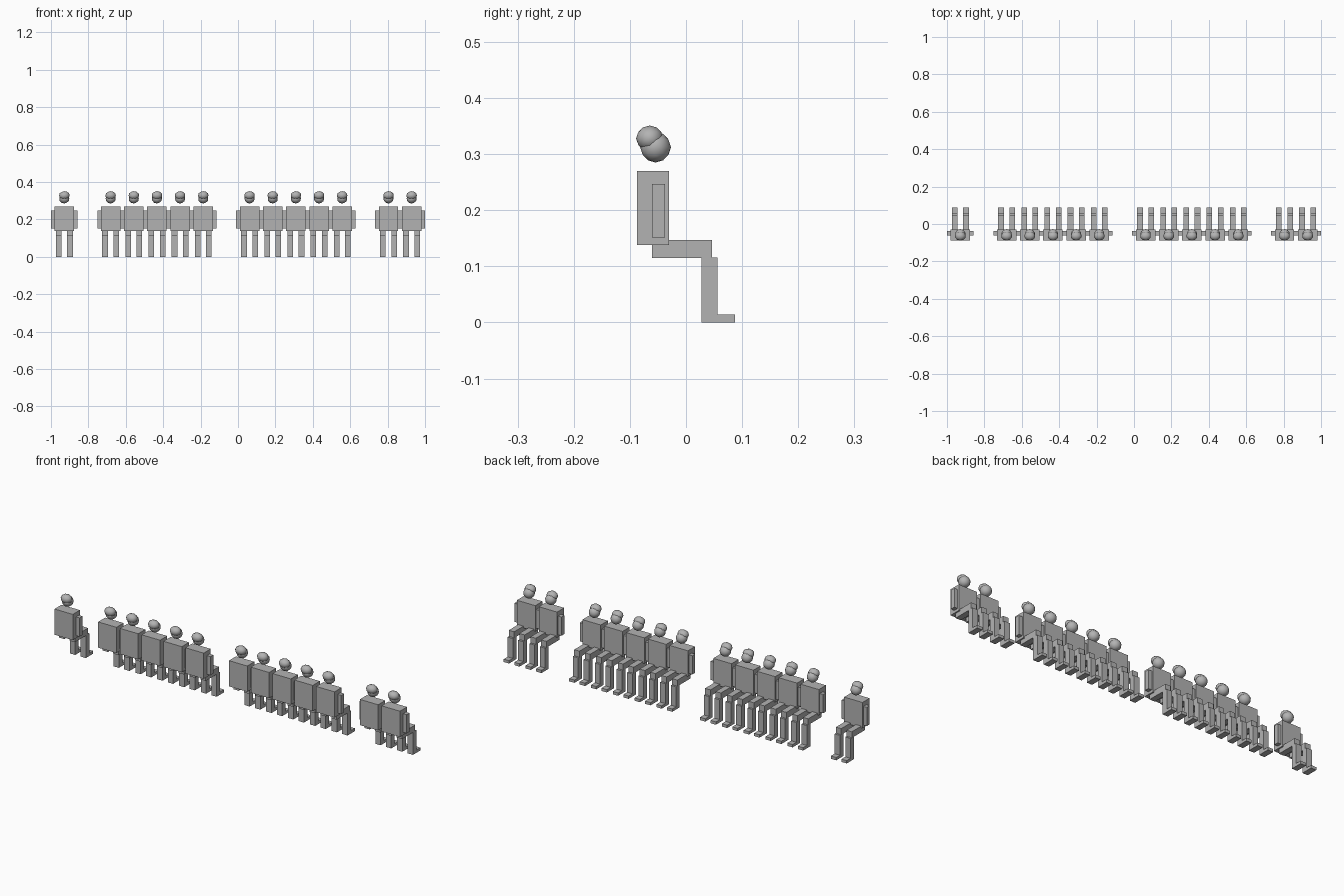
import bpy, bmesh
from mathutils import Matrix, Vector

if "Cube" in bpy.data.objects:
    bpy.data.objects.remove(bpy.data.objects["Cube"])

grey = bpy.data.materials.new("plain grey")
grey.diffuse_color = (0.45, 0.45, 0.45, 1)
grey.use_nodes = True
grey.node_tree.nodes["Principled BSDF"].inputs["Base Color"].default_value = grey.diffuse_color


def finish(name, bm):
    mesh = bpy.data.meshes.new(name)
    bm.to_mesh(mesh)
    bm.free()
    mesh.materials.append(grey)
    ob = bpy.data.objects.new(name, mesh)
    bpy.context.collection.objects.link(ob)
    return ob


def box(name, x, y, z):
    """Box from (min, max) ranges."""
    bm = bmesh.new()
    size = Vector([r[1] - r[0] for r in (x, y, z)])
    mid = Vector([(r[1] + r[0]) / 2 for r in (x, y, z)])
    bmesh.ops.create_cube(bm, size=1, matrix=Matrix.Translation(mid) @ Matrix.Diagonal(size).to_4x4())
    return finish(name, bm)


def ball(name, centre, radii):
    bm = bmesh.new()
    m = Matrix.Translation(centre) @ Matrix.Diagonal(Vector(radii)).to_4x4()
    bmesh.ops.create_icosphere(bm, subdivisions=2, radius=1, matrix=m)
    for f in bm.faces:
        f.smooth = True
    return finish(name, bm)


# one seated figure, facing +y
parts = [
    box("torso", (-0.052, 0.052), (-0.0875, -0.030), (0.138, 0.270)),
    ball("head", (0, -0.0543, 0.3125), (0.028, 0.0275, 0.0275)),
    ball("hair", (0, -0.0645, 0.328), (0.029, 0.0245, 0.023)),
]
for s, side in ((-1, "left"), (1, "right")):
    def span(a, b):
        return tuple(sorted((s * a, s * b)))
    leg = span(0.015, 0.045)
    parts += [
        box(side + "_arm", span(0.052, 0.0715), (-0.061, -0.0375), (0.151, 0.247)),
        box(side + "_thigh", leg, (-0.0607, 0.0465), (0.115, 0.147)),
        box(side + "_shin", leg, (0.028, 0.0565), (0, 0.116)),
        box(side + "_foot", leg, (0.028, 0.0873), (0, 0.0145)),
    ]

# repeat the figure along the row, leaving empty seats at slots 1, 7 and 13
slots = [i for i in range(16) if i not in (1, 7, 13)]
xs = [-0.9285 + i * 0.1238 for i in slots]
for ob in parts:
    for x in xs[1:]:
        copy = ob.copy()
        copy.location.x = x
        bpy.context.collection.objects.link(copy)
    ob.location.x = xs[0]
